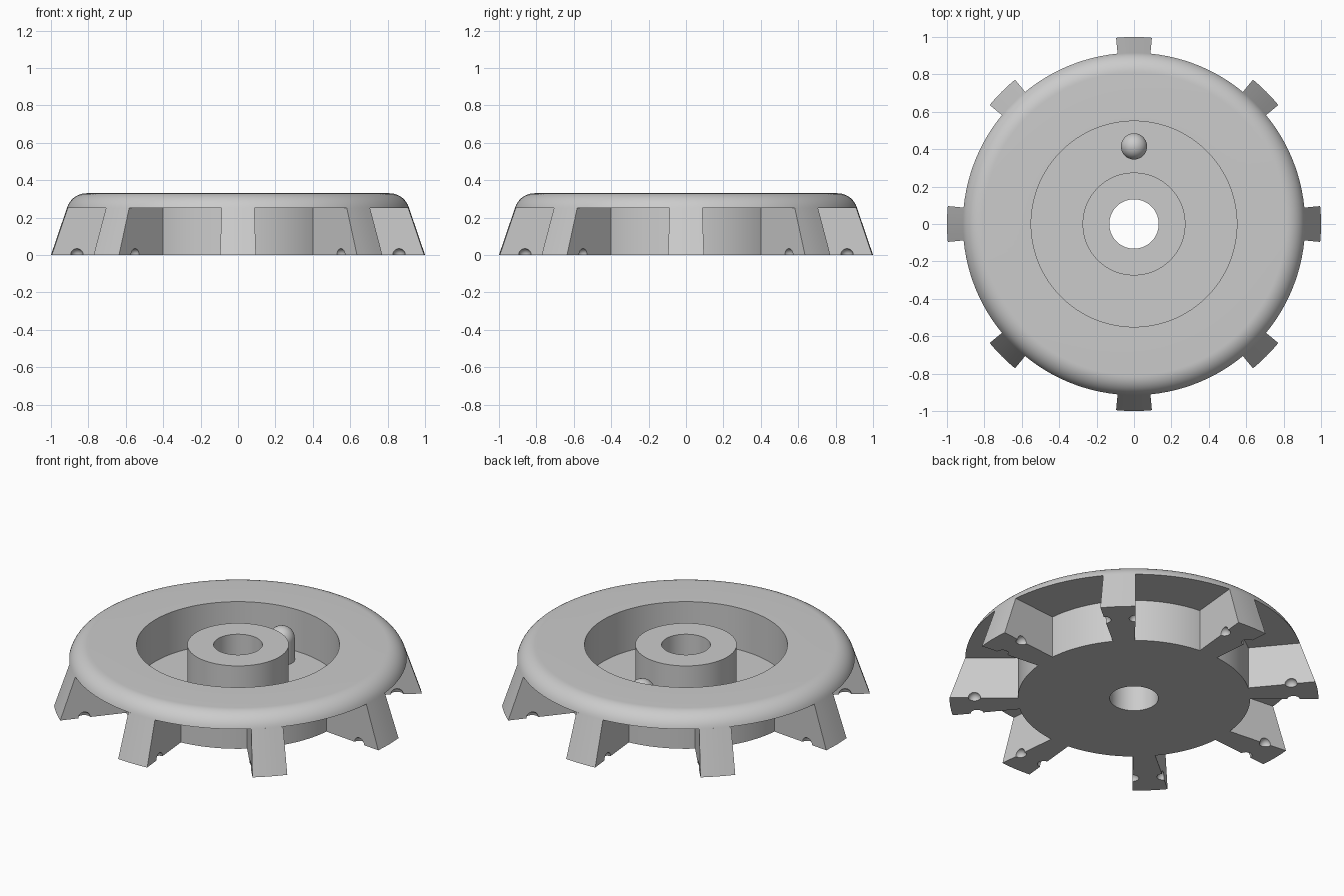
import bpy, bmesh
from math import sin, cos, pi, radians
from mathutils import Matrix, Vector

cube = bpy.data.objects.get("Cube")
if cube:
    bpy.data.objects.remove(cube)

steel = bpy.data.materials.new("grey_steel")
steel.use_nodes = True
GREY = (0.6, 0.6, 0.6, 1)
steel.diffuse_color = GREY
steel.node_tree.nodes["Principled BSDF"].inputs["Base Color"].default_value = GREY

HEIGHT, CAP_Z, CORE_R, RIM_R = 0.33, 0.25, 0.63, 0.915
TOOTH_HALF = radians(5.5)


def add_object(name, bm):
    bmesh.ops.recalc_face_normals(bm, faces=bm.faces)
    mesh = bpy.data.meshes.new(name)
    bm.to_mesh(mesh)
    bm.free()
    mesh.materials.append(steel)
    obj = bpy.data.objects.new(name, mesh)
    bpy.context.collection.objects.link(obj)
    return obj


def smooth(obj):
    bpy.ops.object.select_all(action='DESELECT')
    obj.select_set(True)
    bpy.context.view_layer.objects.active = obj
    bpy.ops.object.shade_smooth_by_angle(angle=radians(30))


def lathe(name, profile, steps, centre=(0, 0, 0), closed=True):
    bm = bmesh.new()
    verts = [bm.verts.new((r, 0, z)) for r, z in profile]
    ends = verts[1:] + verts[:1] if closed else verts[1:]
    edges = [bm.edges.new(pair) for pair in zip(verts, ends)]
    bmesh.ops.spin(bm, geom=verts + edges, cent=(0, 0, 0), axis=(0, 0, 1),
                   angle=2 * pi, steps=steps, use_merge=True)
    bmesh.ops.remove_doubles(bm, verts=bm.verts, dist=1e-5)
    bmesh.ops.translate(bm, verts=bm.verts, vec=centre)
    obj = add_object(name, bm)
    smooth(obj)
    return obj


# Body: core, overhanging rounded rim, ring recess, hub and through bore
FILLET = 0.11
rim = [(0.809 + FILLET * cos(a), HEIGHT - FILLET + FILLET * sin(a))
       for a in (radians(19 + 71 * i / 12) for i in range(13))]
body = ([(0.132, 0), (CORE_R, 0), (CORE_R, CAP_Z), (RIM_R, CAP_Z)] + rim +
        [(0.55, HEIGHT), (0.55, 0.08), (0.275, 0.08), (0.275, HEIGHT), (0.132, HEIGHT)])
lathe("cutter_body", body, 128)

# Round-topped pin standing in the recess
PIN_R, PIN_Z = 0.07, 0.21
dome = [(PIN_R * cos(a), PIN_Z + PIN_R * sin(a)) for a in (pi / 2 * i / 10 for i in range(11))]
lathe("drive_pin", [(PIN_R, 0.07)] + dome, 32, (0, 0.415, 0), closed=False)

# One tooth: a wedge with a sloping outer face
bm = bmesh.new()
angles = [TOOTH_HALF * t / 2 for t in range(-2, 3)]


def arc(radius, z):
    return [bm.verts.new((radius * cos(a), radius * sin(a), z)) for a in angles]


bottom = arc(CORE_R, 0) + arc(1.0, 0)[::-1]
top = arc(CORE_R, CAP_Z) + arc(RIM_R, CAP_Z)[::-1]
bm.faces.new(bottom)
bm.faces.new(top)
for i in range(len(bottom)):
    j = (i + 1) % len(bottom)
    bm.faces.new((bottom[i], bottom[j], top[j], top[i]))
tooth = add_object("tooth_1", bm)

# Small round notches in both lower side edges of the tooth
bm = bmesh.new()
for side in (-1, 1):
    spot = Vector((cos(TOOTH_HALF), side * sin(TOOTH_HALF), 0)) * 0.865
    bmesh.ops.create_uvsphere(bm, u_segments=20, v_segments=12, radius=0.034,
                              matrix=Matrix.Translation(spot))
notch = add_object("notch_cutter", bm)
notch.hide_render = True
cut = tooth.modifiers.new("notches", 'BOOLEAN')
cut.operation, cut.solver, cut.object = 'DIFFERENCE', 'EXACT', notch
bpy.context.view_layer.update()
graph = bpy.context.evaluated_depsgraph_get()
carved = bpy.data.meshes.new_from_object(tooth.evaluated_get(graph))
tooth.modifiers.clear()
tooth.data = carved
bpy.data.objects.remove(notch)
smooth(tooth)

# Repeat the tooth around the body
for k in range(1, 8):
    copy = bpy.data.objects.new(f"tooth_{k + 1}", tooth.data)
    copy.rotation_euler.z = k * pi / 4
    bpy.context.collection.objects.link(copy)
